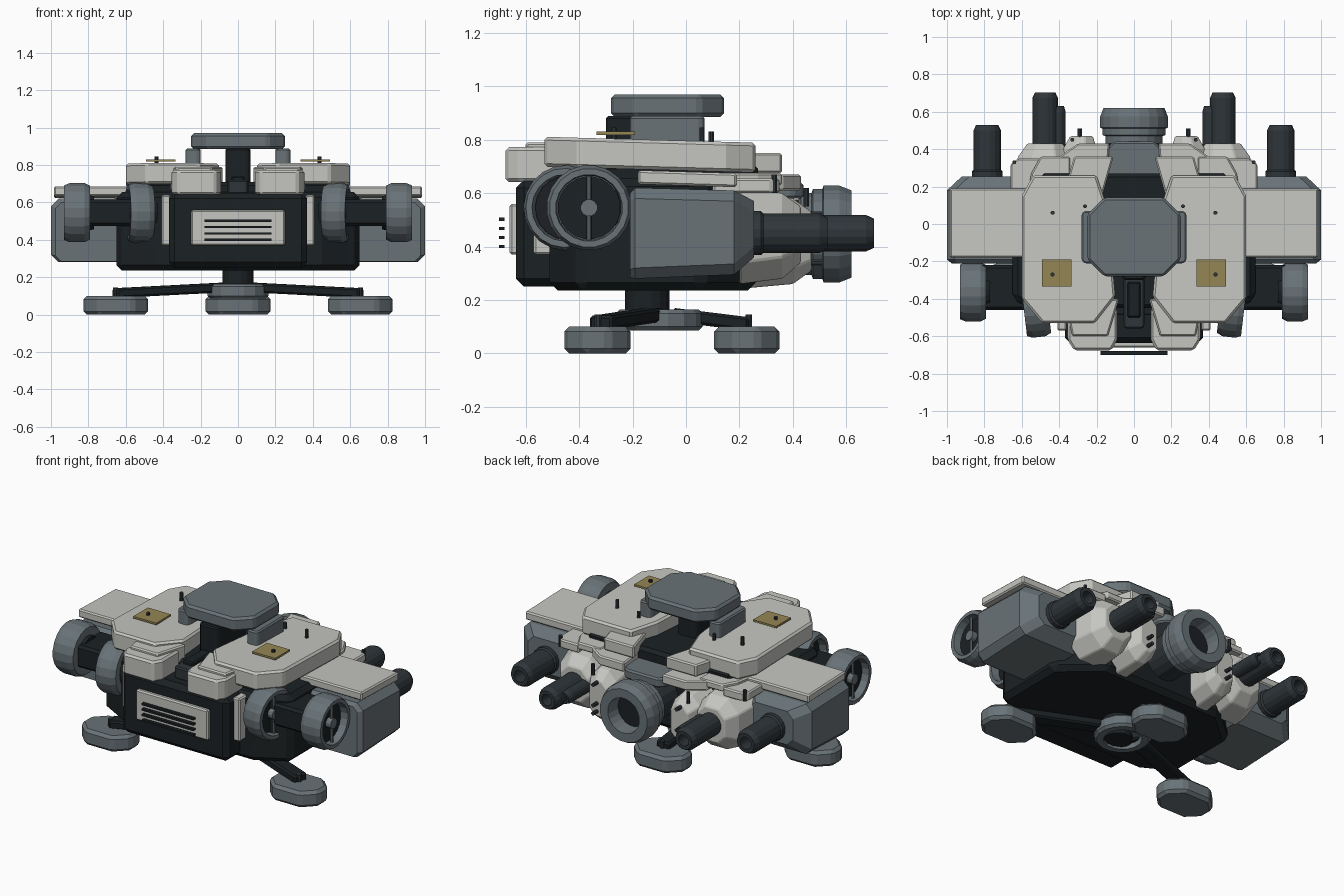
import bpy, bmesh
from math import sin, cos, pi
from mathutils import Vector, Matrix

if "Cube" in bpy.data.objects:
    bpy.data.objects.remove(bpy.data.objects["Cube"])


def material(name, rgb):
    m = bpy.data.materials.new(name)
    m.diffuse_color = (*rgb, 1)
    m.use_nodes = True
    m.node_tree.nodes["Principled BSDF"].inputs["Base Color"].default_value = m.diffuse_color
    return m


WHITE = material("pale_armour", (0.56, 0.56, 0.53))
GREY = material("steel_grey", (0.14, 0.17, 0.185))
DARK = material("dark_hull", (0.011, 0.015, 0.017))
GUN = material("gunmetal", (0.028, 0.036, 0.042))
GOLD = material("brass", (0.30, 0.24, 0.09))


def loft(name, rings, mat, mirror=False, bevel=0.0):
    """Skin a list of equal-length point rings and cap both ends."""
    bm = bmesh.new()
    vs = [[bm.verts.new(p) for p in r] for r in rings]
    n = len(rings[0])
    for a, b in zip(vs, vs[1:]):
        for i in range(n):
            bm.faces.new((a[i], a[(i + 1) % n], b[(i + 1) % n], b[i]))
    bm.faces.new(vs[0][::-1])
    bm.faces.new(vs[-1])
    bmesh.ops.recalc_face_normals(bm, faces=bm.faces)
    me = bpy.data.meshes.new(name)
    bm.to_mesh(me)
    bm.free()
    me.materials.append(mat)
    ob = bpy.data.objects.new(name, me)
    bpy.context.collection.objects.link(ob)
    if bevel:
        b = ob.modifiers.new("bevel", 'BEVEL')
        b.width, b.segments, b.limit_method = bevel, 1, 'ANGLE'
    if mirror:
        ob.modifiers.new("mirror", 'MIRROR').use_mirror_merge = False
    return ob


def prism(name, pts, z0, z1, mat, mirror=False, bevel=0.0, slope=0.0):
    return loft(name, [[(x, y, z + slope * y) for x, y in pts] for z in (z0, z1)], mat, mirror, bevel)


def octo(a0, a1, b0, b1, c):
    return [(a0 + c, b0), (a1 - c, b0), (a1, b0 + c), (a1, b1 - c),
            (a1 - c, b1), (a0 + c, b1), (a0, b1 - c), (a0, b0 + c)]


def box(name, x, y, z, mat, mirror=False, bevel=0.008, c=0.0, slope=0.0):
    pts = octo(*x, *y, c) if c else [(x[0], y[0]), (x[1], y[0]), (x[1], y[1]), (x[0], y[1])]
    return prism(name, pts, *z, mat, mirror, bevel, slope)


def lathe(name, prof, centre, axis, mat, n=16, mirror=False, smooth=False):
    """Revolve (distance along axis, radius) pairs around an axis."""
    rot = Vector((0, 0, 1)).rotation_difference(Vector(axis)).to_matrix()
    ob = loft(name, [[Vector(centre) + rot @ Vector((r * cos((i + .5) * 2 * pi / n), r * sin((i + .5) * 2 * pi / n), a))
                      for i in range(n)] for a, r in prof], mat, mirror)
    return ob


def ylofted(name, sections, mat, mirror=False, bevel=0.0):
    """Loft chamfered xz rectangles given as (y, x0, x1, z0, z1, chamfer)."""
    return loft(name, [[(a, y, b) for a, b in octo(x0, x1, z0, z1, c)]
                       for y, x0, x1, z0, z1, c in sections], mat, mirror, bevel)


# Dark hull
prism("hull", [(-.45, -.51), (.45, -.51), (.65, -.40), (.65, .06), (.42, .26), (-.42, .26), (-.65, .06), (-.65, -.40)],
      .235, .655, DARK, bevel=.03)
box("front_hull_block", (-.37, .37), (-.637, -.3), (.25, .65), DARK, bevel=.03)
box("upper_deck", (-.50, .50), (-.45, .27), (.6, .71), DARK, bevel=.02)

# Front grille
box("grille_panel", (-.25, .25), (-.66, -.62), (.37, .56), WHITE)
for i in range(4):
    z = .40 + i * .034
    box("grille_slat", (-.18, .18), (-.70, -.68), (z - .006, z + .006), DARK, bevel=0)
box("front_cheek_plate", (.36, .41), (-.57, -.48), (.37, .64), WHITE, True)

# Top armour
main = [(.21, -.53), (.49, -.53), (.60, -.40), (.60, .15), (.54, .26), (.20, .26), (.14, .08), (.10, -.39)]
prism("top_armour", main, .684, .796, WHITE, True, .012, -.028)
prism("front_armour_block", [(.12, -.675), (.32, -.675), (.355, -.62), (.355, -.45), (.09, -.45), (.09, -.62)],
      .642, .772, WHITE, True, .012)
prism("front_armour_brow", [(.14, -.60), (.33, -.60), (.37, -.4), (.08, -.4)], .66, .79, WHITE, True, .008)
prism("rear_armour_upper", [(.17, .15), (.38, .15), (.32, .36), (.11, .36)], .675, .75, WHITE, True, .008)
prism("rear_armour_lower", [(.15, .20), (.42, .20), (.40, .36), (.30, .43), (.13, .43)], .61, .67, WHITE, True, .008)
prism("rear_armour_flank", [(.34, .15), (.57, .15), (.55, .27), (.50, .36), (.34, .36)], .63, .675, WHITE, True, .008)
prism("rear_armour_outer", [(.50, .1), (.66, .1), (.66, .32), (.62, .35), (.50, .35)], .60, .655, WHITE, True, .008)
box("rear_bridge", (-.15, .15), (.2, .44), (.58, .64), GREY, bevel=.01, c=.04)

# Raised top pod with its supports
box("top_pod", (-.25, .25), (-.28, .142), (.885, .97), GREY, bevel=.014, c=.09)
box("top_pod_support", (.20, .28), (-.21, .07), (.77, .888), GREY, True, c=.015)
box("top_pod_post", (-.068, .068), (-.30, .0), (.68, .888), DARK, c=.02)
box("spine_rail", (-.055, .055), (-.56, -.28), (.645, .72), GUN, c=.012)
box("spine_cap", (-.035, .035), (-.5, -.31), (.71, .74), DARK)

# Brass plates and pins
box("brass_plate", (.333, .493), (-.335, -.19), (.818, .83), GOLD, True, bevel=0)
for x, y, z0, z1 in ((.435, -.27, .80, .845), (.435, .06, .77, .845), (.262, .095, .77, .83),
                     (.33, .45, .55, .62), (.64, .33, .6, .67)):
    lathe("top_pin", [(z0, .011), (z1, .011)], (x, y, 0), (0, 0, 1), GUN, 8, True)

# Side pods
ylofted("side_pod", [(-.21, .58, .975, .285, .60, .03), (-.19, .56, 1.0, .28, .62, .04),
                     (.18, .56, 1.0, .295, .61, .04), (.255, .62, .92, .36, .57, .04)], GREY, True)
box("side_pod_cap", (.55, .985), (-.18, .19), (.628, .68), WHITE, True, .008, slope=-.03)

# Gun barrels
def barrel(name, x, z, y0, y1, r):
    d = y1 - y0
    lathe(name, [(0, r * 1.12), (.05, r * 1.12), (.06, r), (d - .03, r), (d, r * .8),
                 (d, r * .5), (d - .09, r * .5)], (x, y0, z), (0, 1, 0), GUN, 16, True)


barrel("outer_barrel", .785, .45, .23, .53, .075)
barrel("inner_barrel", .475, .45, .25, .703, .07)
barrel("slim_barrel", .407, .45, .25, .63, .042)

# Rear white housings around the barrels
ylofted("barrel_housing", [(.2, .34, .66, .26, .63, .08), (.36, .34, .62, .28, .60, .08),
                           (.43, .38, .57, .34, .55, .05)], WHITE, True, .006)
ylofted("nozzle_side_housing", [(.18, .2, .40, .24, .62, .06), (.40, .2, .38, .26, .58, .06),
                                (.47, .22, .34, .31, .53, .04)], WHITE, True, .006)
for z in (.34, .39, .52):
    lathe("rear_pin", [(0, .012), (.07, .012)], (.29, .44, z), (0, 1, 0), GUN, 8, True)

# Rear nozzle
lathe("nozzle_stem", [(0, .13), (.26, .13)], (0, .2, .447), (0, 1, 0), GUN, 18)
lathe("rear_nozzle", [(0, .13), (.01, .155), (.05, .155), (.055, .17), (.09, .17), (.095, .183), (.155, .183),
                      (.2, .165), (.2, .11), (.10, .10)], (0, .42, .447), (0, 1, 0), GREY, 20)
lathe("nozzle_bore", [(0, .112), (.02, .104)], (0, .51, .447), (0, 1, 0), DARK, 20)

# Front side turbines
def turbine(name, centre, axis, h):
    a = Vector(axis).normalized()
    c = Vector(centre)
    lathe(name + "_ring", [(-h, .12), (-h, .145), (-h + .03, .16), (h - .03, .16), (h, .148),
                           (h, .125), (h - .05, .12), (-h + .03, .12)], c, a, GREY, 20, True)
    lathe(name + "_core", [(-h - .02, .09), (h - .045, .118)], c, a, DARK, 20, True)
    lathe(name + "_hub", [(0, .032), (h - .01, .032)], c, a, GREY, 12, True)
    bar = lathe(name + "_bar", [(-.12, .009), (.12, .009)], c + a * (h - .025), (0, 0, 1), GREY, 6, True)


turbine("outer_turbine", (.86, -.363, .545), (1, 0, 0), .07)
turbine("inner_turbine", (.525, -.445, .545), (1, -.12, 0), .065)
box("turbine_arm", (.56, .83), (-.46, -.22), (.475, .615), DARK, True, .015)

# Undercarriage hub
lathe("hub_column", [(.10, .085), (.26, .085)], (0, -.145, 0), (0, 0, 1), DARK, 16)
lathe("hub_ring", [(.13, .11), (.085, .11), (.085, .15), (.10, .165), (.15, .165), (.165, .15), (.165, .05)],
      (0, -.10, 0), (0, 0, 1), GREY, 16)


def leg(name, a, b, w, h, mirror):
    a, b = Vector(a), Vector(b)
    s = (b - a).cross(Vector((0, 0, 1))).normalized() * w
    u = Vector((0, 0, h))
    loft(name, [[p - s - u, p + s - u, p + s + u, p - s + u] for p in (a, b)], DARK, mirror, .01)


# Legs and feet
leg("front_leg", (.08, -.12, .145), (.66, -.32, .115), .045, .026, True)
leg("rear_leg", (0, -.05, .145), (0, .235, .11), .045, .026, False)
box("front_foot", (.48, .825), (-.455, -.208), (0, .10), GREY, True, .018, c=.08)
box("rear_foot", (-.175, .175), (.105, .35), (0, .10), GREY, False, .018, c=.08)
for x, y in ((.655, -.33), (0, .235)):
    lathe("foot_pin", [(.09, .014), (.145, .014)], (x, y, 0), (0, 0, 1), GUN, 8, x > 0)
